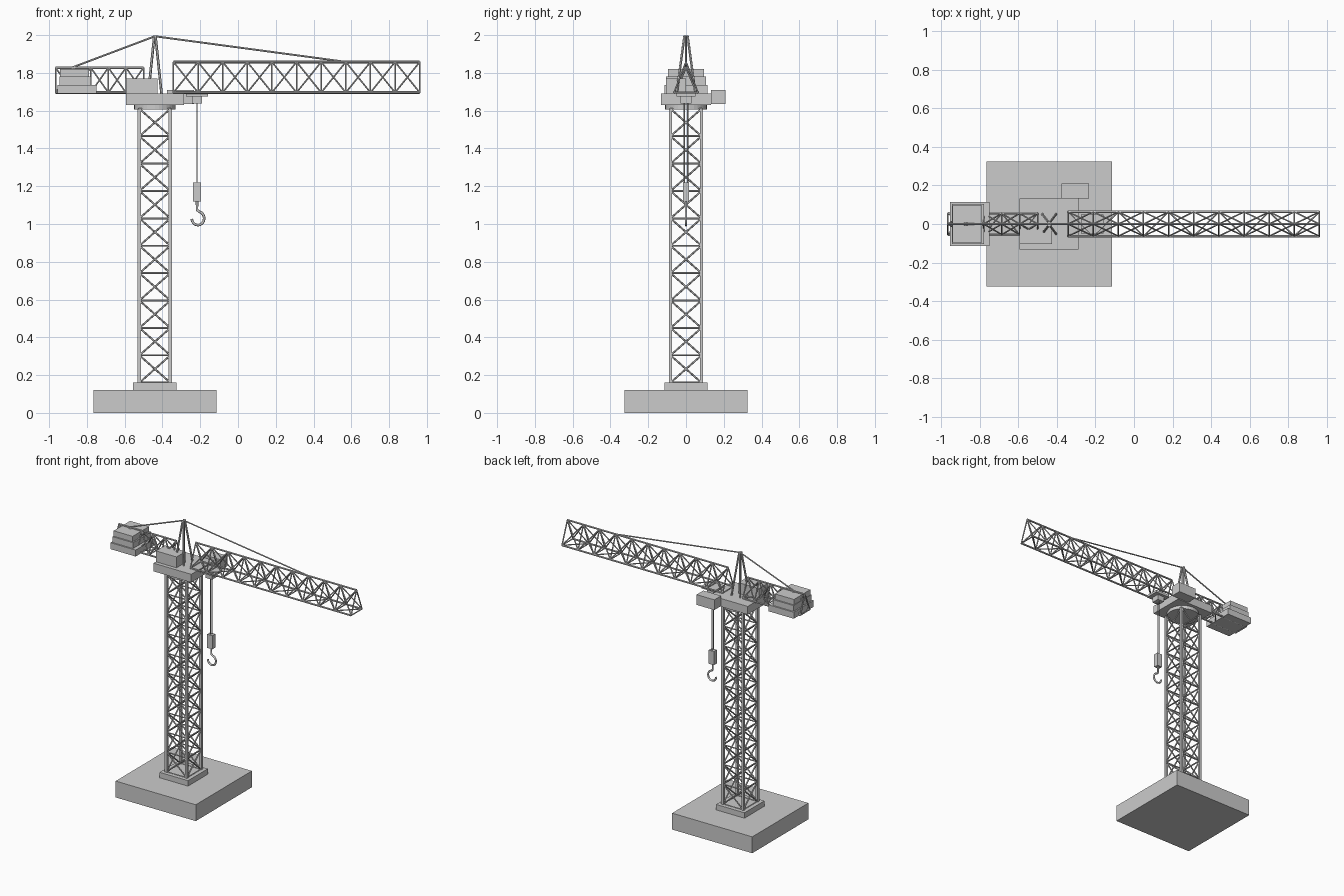
import bpy, bmesh, math
from mathutils import Vector, Matrix

if "Cube" in bpy.data.objects:
    bpy.data.objects.remove(bpy.data.objects["Cube"])

CX = -0.44  # mast axis


def finish(name, bm):
    bmesh.ops.recalc_face_normals(bm, faces=bm.faces)
    me = bpy.data.meshes.new(name)
    bm.to_mesh(me)
    bm.free()
    ob = bpy.data.objects.new(name, me)
    bpy.context.collection.objects.link(ob)
    return ob


def box(name, x0, x1, y0, y1, z0, z1):
    bm = bmesh.new()
    m = Matrix.Translation(((x0 + x1) / 2, (y0 + y1) / 2, (z0 + z1) / 2))
    m = m @ Matrix.Diagonal((x1 - x0, y1 - y0, z1 - z0, 1))
    bmesh.ops.create_cube(bm, size=1, matrix=m)
    return finish(name, bm)


def bar(bm, a, b, r, sides=6):
    a, b = Vector(a), Vector(b)
    d = b - a
    m = Matrix.Translation((a + b) / 2) @ d.to_track_quat('Z', 'Y').to_matrix().to_4x4()
    if sides == 4:
        m = m @ Matrix.Rotation(math.pi / 4, 4, 'Z')
    bmesh.ops.create_cone(bm, cap_ends=True, segments=sides, radius1=r, radius2=r,
                          depth=d.length, matrix=m)


def bars(name, pairs, r, sides=6):
    bm = bmesh.new()
    for a, b in pairs:
        bar(bm, a, b, r, sides)
    return finish(name, bm)


def lattice(name, section, bays, chord_r, brace_r, chord_sides, zigzag=()):
    """section(t) gives the chord points at t in 0..1; faces get X bracing."""
    rings = [section(i / bays) for i in range(bays + 1)]
    n = len(rings[0])
    bars(name + "_chords", list(zip(rings[0], rings[-1])), chord_r, chord_sides)
    br = []
    for i, ring in enumerate(rings):
        for k in range(n):
            j = (k + 1) % n
            br.append((ring[k], ring[j]))
            if i < bays:
                up = rings[i + 1]
                if k in zigzag:
                    br.append((ring[k], up[j]) if i % 2 else (ring[j], up[k]))
                else:
                    br += [(ring[k], up[j]), (ring[j], up[k])]
    bars(name + "_braces", br, brace_r)


# foundation
box("foundation", CX - .325, CX + .325, -.325, .325, 0, .12)
box("mast_footing", CX - .115, CX + .115, -.115, .115, .12, .16)

# mast
H = .082
lattice("mast", lambda t: [(CX + sx * H, sy * H, .16 + 1.45 * t)
                           for sx, sy in ((-1, -1), (1, -1), (1, 1), (-1, 1))],
        10, .0125, .005, 4)

# slewing ring and turntable
bars("slewing_ring", [((CX, 0, 1.605), (CX, 0, 1.632))], .11, 32)
box("turntable", -.593, -.287, -.132, .132, 1.63, 1.69)
box("machinery_house", -.593, -.425, -.105, 0, 1.69, 1.77)
box("operator_cab", -.377, -.233, .132, .21, 1.635, 1.71)


# jib and counter jib, triangular sections
def tri(x0, x1, w, z0, z1):
    return lambda t: [(x0 + (x1 - x0) * t, y, z) for y, z in ((-w, z0), (w, z0), (0, z1))]


lattice("jib", tri(-.342, .962, .063, 1.696, 1.858), 10, .007, .0045, 6, (0,))
lattice("counter_jib", tri(-.5, -.966, .055, 1.696, 1.828), 5, .007, .0045, 6, (0,))

# counterweights
for i, (x0, x1, w, z0, z1) in enumerate(((-.955, -.75, .115, 1.69, 1.737),
                                         (-.945, -.778, .105, 1.737, 1.78),
                                         (-.942, -.788, .095, 1.78, 1.82))):
    box(f"counterweight_{i + 1}", x0, x1, -w, w, z0, z1)

# tower peak and tie rods
bars("tower_peak", [((CX + sx * .035, sy * .05, 1.69), (CX + sx * .003, sy * .008, 1.997))
                    for sx in (-1, 1) for sy in (-1, 1)], .007)
bars("tie_rods", [((CX, 0, 1.994), (.56, 0, 1.86)), ((CX, 0, 1.994), (-.88, 0, 1.828))], .005)

# trolley, ropes and hook block
TX = -.217
box("trolley", TX - .058, TX + .058, -.05, .05, 1.675, 1.692)
box("trolley_sheave_box", TX - .027, TX + .027, -.03, .03, 1.637, 1.675)
bars("hoist_ropes", [((TX, y, 1.21), (TX, y, 1.65)) for y in (-.009, .009)], .003)
box("hook_block", TX - .021, TX + .021, -.017, .017, 1.12, 1.22)

# hook: shank and swept arc
cu = bpy.data.curves.new("hook", 'CURVE')
cu.dimensions = '3D'
cu.bevel_depth = .007
cu.bevel_resolution = 1
cu.use_fill_caps = True
pts = [(TX, 1.13), (TX, 1.075)]
for i in range(13):
    a = math.radians(80 - 255 * i / 12)
    pts.append((TX + .005 + .033 * math.cos(a), 1.03 + .036 * math.sin(a)))
sp = cu.splines.new('POLY')
sp.points.add(len(pts) - 1)
for p, (x, z) in zip(sp.points, pts):
    p.co = (x, 0, z, 1)
bpy.context.collection.objects.link(bpy.data.objects.new("hook", cu))
